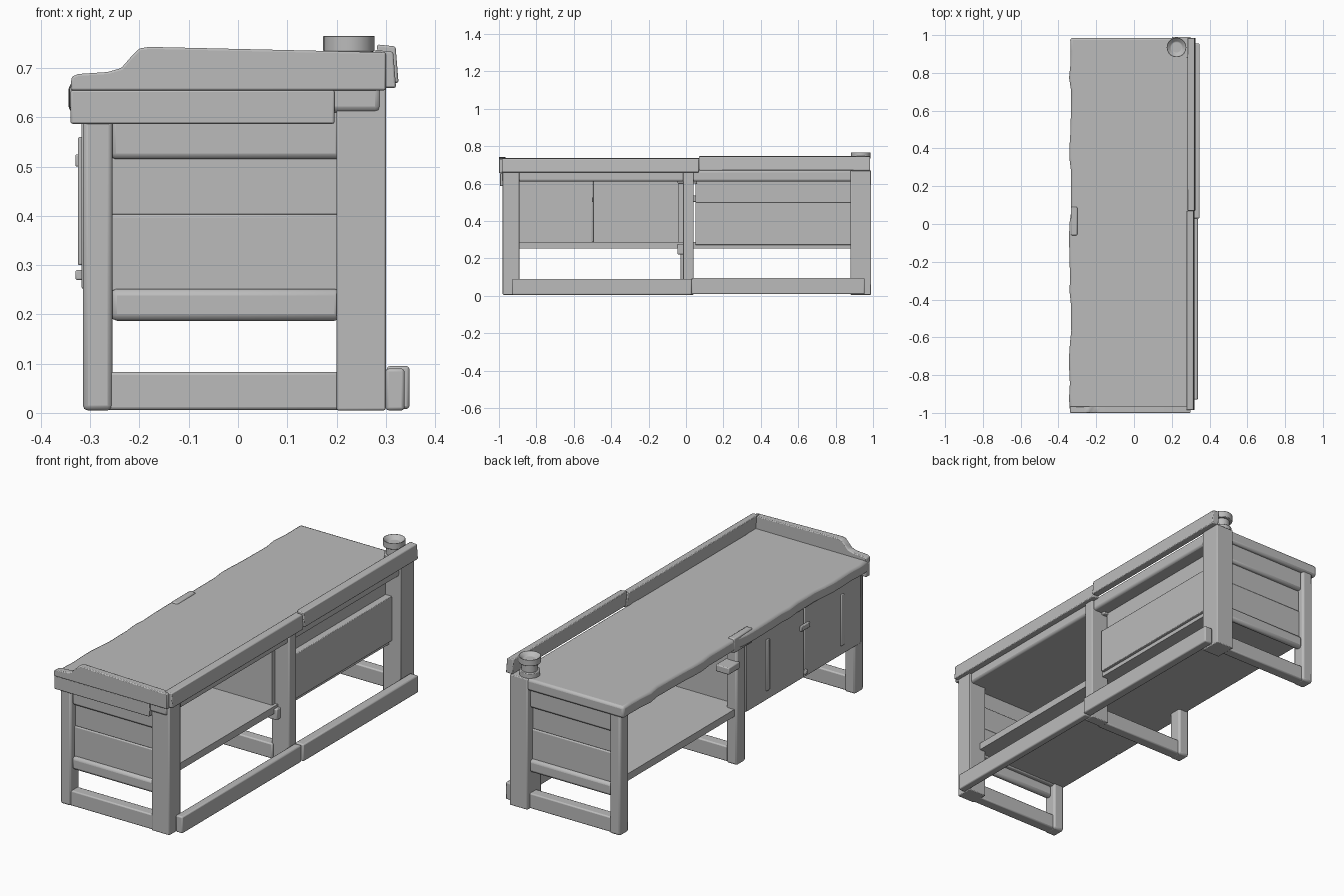
import bpy
import bmesh
import math
import random

random.seed(4)
cube = bpy.data.objects.get("Cube")
if cube:
    bpy.data.objects.remove(cube)

grey = bpy.data.materials.new("plain_grey")
grey.use_nodes = True
grey.diffuse_color = (0.5, 0.5, 0.5, 1)
grey.node_tree.nodes["Principled BSDF"].inputs["Base Color"].default_value = (0.5, 0.5, 0.5, 1)


def finish(name, bm, bevel=0.0):
    bmesh.ops.recalc_face_normals(bm, faces=bm.faces[:])
    mesh = bpy.data.meshes.new(name)
    bm.to_mesh(mesh)
    bm.free()
    mesh.materials.append(grey)
    ob = bpy.data.objects.new(name, mesh)
    bpy.context.collection.objects.link(ob)
    if bevel:
        mod = ob.modifiers.new("soft_edges", "BEVEL")
        mod.width = bevel
        mod.segments = 2
        bpy.ops.object.select_all(action="DESELECT")
        ob.select_set(True)
        bpy.context.view_layer.objects.active = ob
        bpy.ops.object.shade_smooth_by_angle(angle=math.radians(40))
    return ob


def box(name, x, y, z, bevel=0.0):
    """Box from (min, max) pairs."""
    bm = bmesh.new()
    bmesh.ops.create_cube(bm, size=1)
    for v in bm.verts:
        for i, (a, b) in enumerate((x, y, z)):
            v.co[i] = (a + b) / 2 + v.co[i] * (b - a)
    return finish(name, bm, bevel)


def prism(name, points, offset, bevel=0.0):
    """Flat outline pushed along an offset."""
    bm = bmesh.new()
    face = bm.faces.new([bm.verts.new(p) for p in points])
    out = bmesh.ops.extrude_face_region(bm, geom=[face])
    moved = [g for g in out["geom"] if isinstance(g, bmesh.types.BMVert)]
    bmesh.ops.translate(bm, verts=moved, vec=offset)
    return finish(name, bm, bevel)


# Leg frames: a thick and a thin leg joined by a low rail
BACK = (0.2, 0.3)
THIN = (-0.315, -0.255)
frames = {"front": ((-0.98, -0.89), (-0.98, -0.91)),
          "middle": ((-0.015, 0.04), (-0.03, 0.04)),
          "rear": ((0.88, 0.99), (0.91, 0.98))}
for label, (wide, slim) in frames.items():
    box(label + "_thick_leg", BACK, wide, (0.005, 0.67), 0.004)
    box(label + "_thin_leg", THIN, slim, (0.005, 0.63), 0.01)
    box(label + "_foot_rail", (-0.27, 0.21), (slim[0] + 0.005, slim[1] - 0.01), (0.006, 0.083), 0.006)

# End walls: rails and two planks on each end
for label, s in (("front", -1), ("rear", 1)):
    def end_board(name, depth, z, bevel=0.006):
        y = sorted((s * depth, s * (depth - 0.035)))
        box(label + "_" + name, (-0.26, 0.21), y, z, bevel)
    end_board("lower_rail", 0.968, (0.187, 0.252), 0.014)
    end_board("lower_plank", 0.95, (0.245, 0.403))
    end_board("upper_plank", 0.945, (0.4, 0.52))
    end_board("upper_rail", 0.965, (0.515, 0.63), 0.012)

# Worktop with a worn outer edge
steps = 28
edge = [(-0.338 + random.uniform(-0.007, 0.007), -0.985 + 1.97 * i / steps, 0.61)
        for i in range(steps + 1)]
prism("worktop", [(0.29, -0.985, 0.61)] + edge + [(0.29, 0.985, 0.61)], (0, 0, 0.06), 0.012)
box("worktop_edge_patch", (-0.334, -0.30), (-0.06, 0.09), (0.6, 0.676), 0.006)

# Front apron and curved end board
box("front_apron", (-0.34, 0.196), (-0.995, -0.965), (0.587, 0.655), 0.004)
board = [(-0.34, 0.655), (-0.338, 0.682), (-0.325, 0.688), (-0.265, 0.692), (-0.237, 0.7),
         (-0.218, 0.722), (-0.2, 0.74), (-0.18, 0.743), (0.3, 0.732), (0.3, 0.655)]
prism("curved_end_board", [(x, -1.0, z) for x, z in board], (0, 0.035, 0), 0.004)

# Top and bottom long rails, each in two lengths
def leaning_rail(name, x, y, z, width, height):
    pts = [(x, y[0], z + height), (x + width, y[0], z + height - 0.004),
           (x + width + 0.006, y[0], z), (x + 0.006, y[0], z)]
    prism(name, pts, (0, y[1] - y[0], 0), 0.004)

leaning_rail("front_top_rail", 0.277, (-0.985, 0.07), 0.66, 0.038, 0.077)
leaning_rail("rear_top_rail", 0.282, (0.07, 0.985), 0.67, 0.038, 0.078)
box("front_bottom_rail", (0.3, 0.338), (-0.93, 0.03), (0.005, 0.09), 0.006)
box("rear_bottom_rail", (0.302, 0.348), (0.03, 0.955), (0.008, 0.095), 0.006)

# Shelf, partition and inner boards
box("shelf", (-0.3, 0.235), (-0.94, 0.94), (0.252, 0.288))
box("partition", (-0.29, 0.22), (-0.04, -0.015), (0.28, 0.62))
box("partition_block", (0.2, 0.25), (-0.045, 0.0), (0.22, 0.275), 0.004)
box("partition_post", (0.2, 0.24), (-0.045, 0.06), (0.6, 0.655), 0.004)
box("rear_lower_board", (0.21, 0.25), (0.05, 0.885), (0.272, 0.5), 0.003)
box("rear_upper_board", (0.19, 0.215), (0.05, 0.9), (0.495, 0.65))

# Two doors with straps and handles
for label, a, b in (("front", -0.955, -0.5), ("middle", -0.496, -0.03)):
    box(label + "_door", (-0.318, -0.29), (a, b), (0.252, 0.615), 0.004)
for label, y in (("front", -0.8), ("middle", -0.2)):
    box(label + "_door_strap", (-0.325, -0.315), (y - 0.012, y + 0.012), (0.3, 0.56), 0.003)
box("door_latch", (-0.33, -0.315), (-0.53, -0.46), (0.5, 0.525), 0.003)
box("door_catch", (-0.33, -0.315), (-0.51, -0.49), (0.27, 0.29), 0.003)
box("side_peg", (-0.325, -0.25), (0.03, 0.12), (0.5, 0.535), 0.005)

# Round spool in the corner: stacked discs
for label, radius, z0, z1 in (("base", 0.048, 0.665, 0.695), ("core", 0.038, 0.69, 0.735),
                              ("rim", 0.052, 0.733, 0.767)):
    bm = bmesh.new()
    bmesh.ops.create_cone(bm, cap_ends=True, segments=24, radius1=radius, radius2=radius, depth=z1 - z0)
    bmesh.ops.translate(bm, verts=bm.verts[:], vec=(0.225, 0.935, (z0 + z1) / 2))
    if label == "rim":
        top = max(bm.faces, key=lambda f: f.calc_center_median().z)
        bmesh.ops.inset_region(bm, faces=[top], thickness=0.022)
        bmesh.ops.translate(bm, verts=top.verts[:], vec=(0, 0, -0.02))
    finish("spool_" + label, bm, 0.003)
